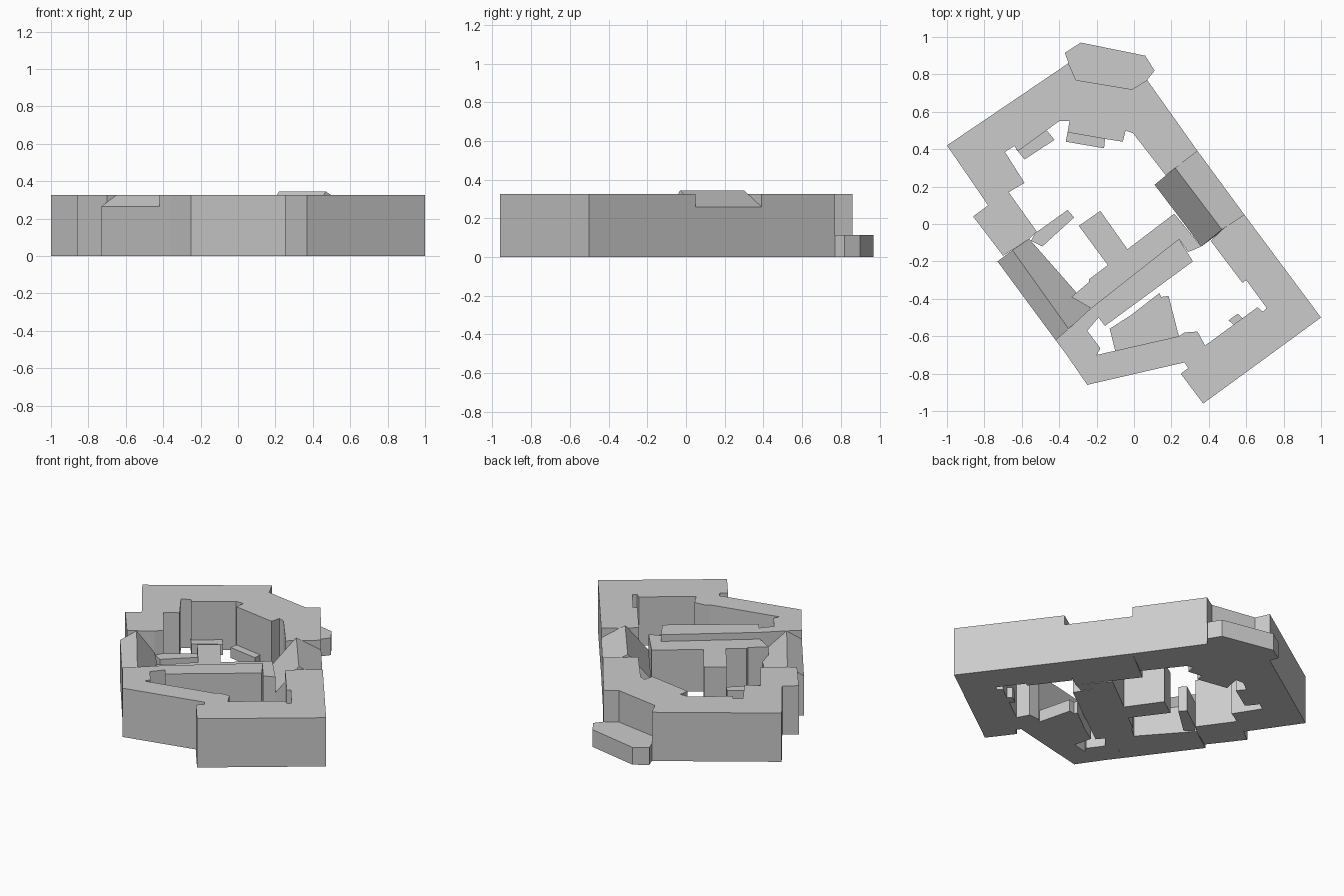
import bpy, bmesh
from mathutils import Vector

if "Cube" in bpy.data.objects:
    bpy.data.objects.remove(bpy.data.objects["Cube"])


def finish(name, bm):
    bmesh.ops.recalc_face_normals(bm, faces=bm.faces)
    mesh = bpy.data.meshes.new(name)
    bm.to_mesh(mesh)
    bm.free()
    obj = bpy.data.objects.new(name, mesh)
    bpy.context.collection.objects.link(obj)


def block(name, height, outline):
    """Flat-roofed block: a ground outline extruded upward."""
    bm = bmesh.new()
    base = bm.faces.new([bm.verts.new((x, y, 0)) for x, y in outline])
    top = bmesh.ops.extrude_face_region(bm, geom=[base], use_keep_orig=True)
    verts = [g for g in top["geom"] if isinstance(g, bmesh.types.BMVert)]
    bmesh.ops.translate(bm, verts=verts, vec=(0, 0, height))
    finish(name, bm)


def gabled(name, end_a, end_b, heights):
    """Pitched block: each end gives its outer eave, ridge and inner eave."""
    bm = bmesh.new()
    rings = []
    for end in (end_a, end_b):
        profile = [Vector((*p, z)) for p, z in zip(end, heights)]
        profile = [Vector((*end[0], 0))] + profile + [Vector((*end[2], 0))]
        rings.append([bm.verts.new(v) for v in profile])
    a, b = rings
    for i in range(5):
        j = (i + 1) % 5
        bm.faces.new((a[i], a[j], b[j], b[i]))
    bm.faces.new(a)
    bm.faces.new(b)
    finish(name, bm)


WALL = 0.325

# Main ranges around the two courtyards
block("north_range", WALL, [
    (-1, .42), (-.35, .86), (-.31, .77), (-.01, .72), (.07, .77), (.34, .39),
    (.22, .30), (.17, .26), (-.005, .485), (-.045, .50), (-.06, .44),
    (-.155, .455), (-.355, .49), (-.345, .55), (-.40, .55), (-.62, .39),
    (-.64, .417), (-.69, .385), (-.585, .22), (-.67, .17), (-.52, -.04),
    (-.56, -.08), (-.70, -.17), (-.86, .04), (-.78, .10)])
block("south_range", WALL, [
    (.59, .05), (1, -.5), (.37, -.96), (.25, -.80), (.29, -.77), (.27, -.74),
    (-.25, -.86), (-.36, -.70), (-.42, -.62), (-.35, -.56), (-.23, -.45),
    (.24, -.08), (.315, -.20), (-.155, -.545), (-.19, -.50), (-.25, -.57),
    (-.18, -.665), (-.20, -.70), (.24, -.60), (.27, -.58), (.34, -.575),
    (.38, -.65), (.66, -.445), (.69, -.47), (.71, -.45), (.60, -.30),
    (.58, -.315), (.41, -.09), (.47, -.03)])

# Lower cross wing with its spur into the north courtyard
block("cross_wing", 0.28, [
    (.215, .055), (.36, -.12), (.29, -.15), (.24, -.08), (-.23, -.45),
    (-.335, -.39), (-.24, -.31), (-.24, -.295), (-.14, -.22), (-.295, -.01),
    (-.18, .07), (-.035, -.135)])

# Pitched links on the two long sides
gabled("east_pitched_link", [(.34, .39), (.22, .30), (.11, .21)],
       [(.59, .05), (.47, -.03), (.36, -.12)], (.26, .345, .175))
gabled("west_pitched_link", [(-.73, -.20), (-.65, -.14), (-.56, -.08)],
       [(-.42, -.62), (-.35, -.56), (-.23, -.455)], (.265, .325, .18))

# Low annexes outside and inside the courtyards
block("north_porch", 0.115, [
    (-.37, .915), (-.285, .97), (.06, .90), (.11, .82), (.07, .77),
    (-.01, .72), (-.31, .77), (-.35, .86)])
block("west_courtyard_arm", 0.17, [
    (-.53, -.05), (-.355, .075), (-.32, .035), (-.49, -.12), (-.55, -.09)])
block("northwest_annex", 0.07, [
    (-.63, .40), (-.47, .505), (-.425, .45), (-.585, .345)])
block("north_annex", 0.07, [
    (-.355, .49), (-.155, .455), (-.16, .405), (-.365, .44)])
block("south_courtyard_hall", 0.08, [
    (-.13, -.56), (-.02, -.49), (.135, -.37), (.145, -.39), (.185, -.385),
    (.24, -.60), (-.10, -.68)])
block("southeast_annex", 0.07, [
    (.505, -.515), (.555, -.48), (.58, -.505), (.535, -.54)])
